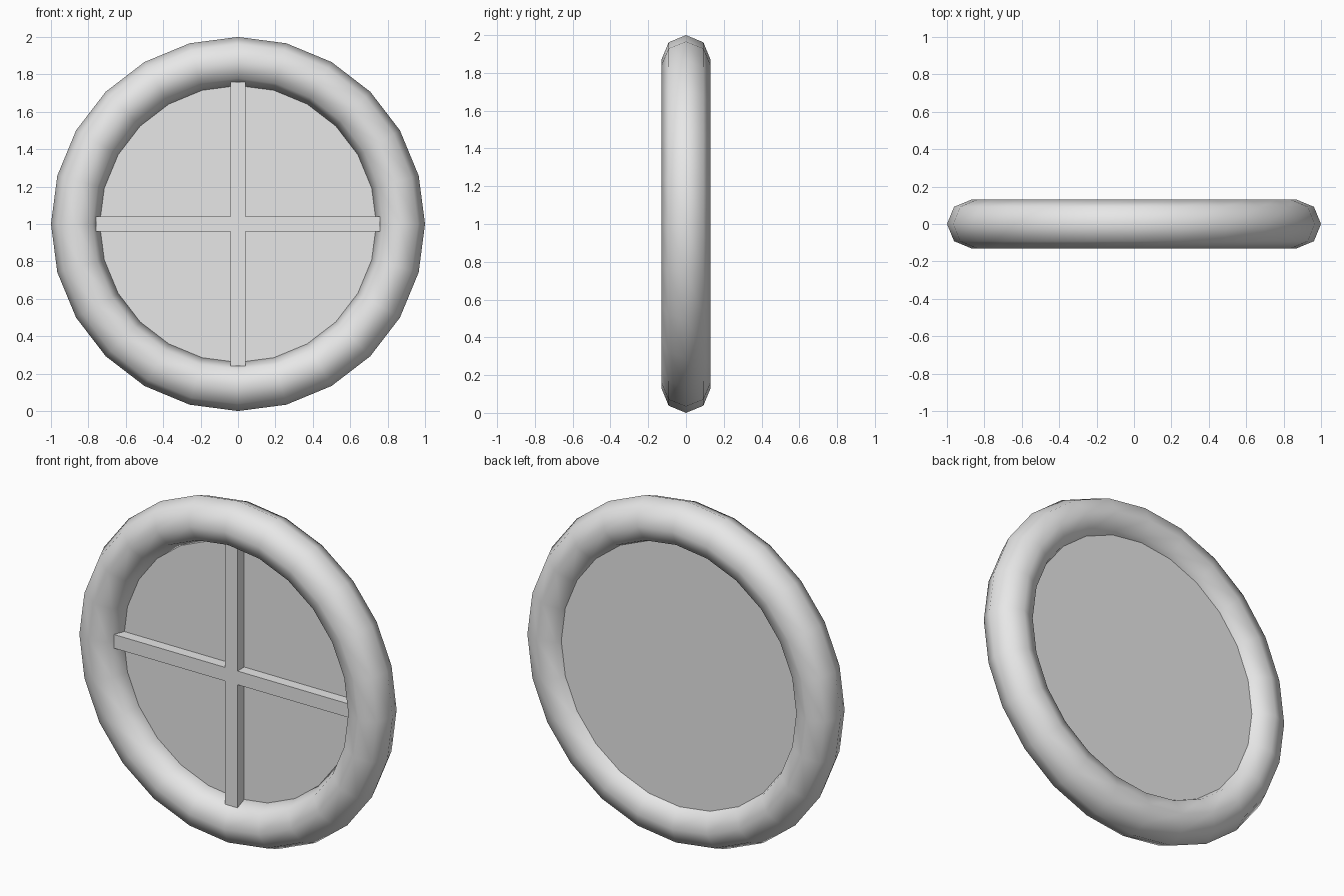
import bpy
import bmesh
from math import radians
from mathutils import Matrix, Vector

if "Cube" in bpy.data.objects:
    bpy.data.objects.remove(bpy.data.objects["Cube"])

RING_RADIUS, TUBE_RADIUS = 0.87, 0.13
SEGMENTS = 24
CENTRE = Vector((0, 0, 1))

grey = bpy.data.materials.new("plain_grey")
grey.use_nodes = True
grey.diffuse_color = (0.8, 0.8, 0.8, 1)
grey.node_tree.nodes["Principled BSDF"].inputs["Base Color"].default_value = grey.diffuse_color


def finish(name):
    obj = bpy.context.object
    obj.name = name
    obj.data.materials.append(grey)
    return obj


# Round outer frame
bpy.ops.mesh.primitive_torus_add(
    major_segments=SEGMENTS, minor_segments=8, major_radius=RING_RADIUS,
    minor_radius=TUBE_RADIUS, location=CENTRE, rotation=(radians(90), 0, 0))
bpy.ops.object.shade_smooth()
finish("window_frame")

# Pane filling the rear half of the opening
bpy.ops.mesh.primitive_cylinder_add(
    vertices=SEGMENTS, radius=0.78, depth=0.06,
    location=CENTRE + Vector((0, 0.03, 0)), rotation=(radians(90), 0, 0))
finish("window_pane")

# Cross bars: one plus-shaped outline, extruded back to the pane
HALF_WIDTH, HALF_LENGTH = 0.04, 0.76
FRONT, BACK = -0.062, 0.005
bm = bmesh.new()
outline = []
for quarter in range(4):
    turn = Matrix.Rotation(radians(-90 * quarter), 3, 'Y')
    for x, z in ((HALF_LENGTH, -HALF_WIDTH), (HALF_LENGTH, HALF_WIDTH), (HALF_WIDTH, HALF_WIDTH)):
        outline.append(bm.verts.new(turn @ Vector((x, FRONT, z)) + CENTRE))
face = bm.faces.new(outline)
extruded = bmesh.ops.extrude_face_region(bm, geom=[face], use_keep_orig=True)
moved = [v for v in extruded["geom"] if isinstance(v, bmesh.types.BMVert)]
bmesh.ops.translate(bm, verts=moved, vec=(0, BACK - FRONT, 0))
bmesh.ops.recalc_face_normals(bm, faces=bm.faces)
mesh = bpy.data.meshes.new("cross_bars")
bm.to_mesh(mesh)
bm.free()
bars = bpy.data.objects.new("cross_bars", mesh)
bpy.context.collection.objects.link(bars)
mesh.materials.append(grey)
